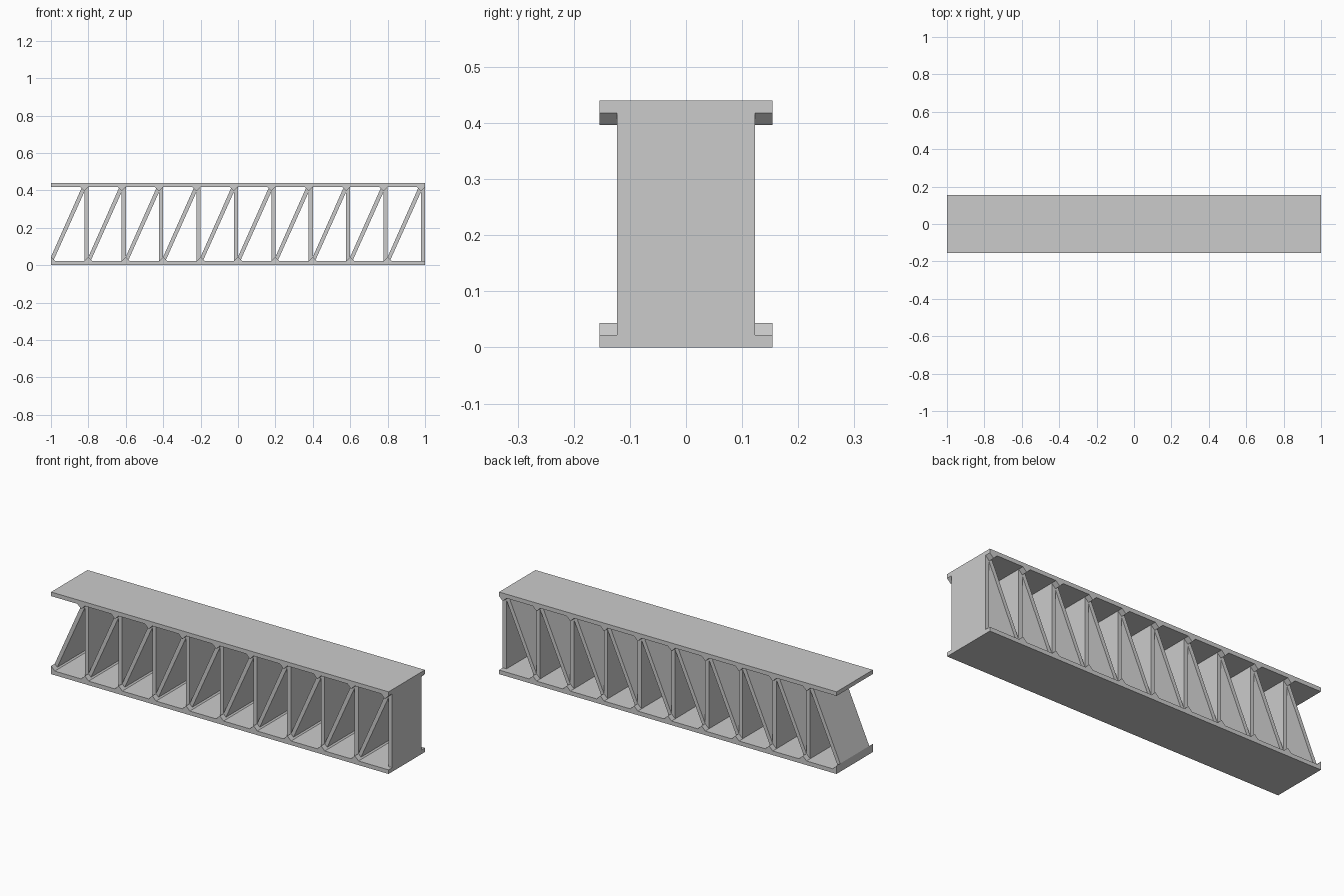
import bpy

if "Cube" in bpy.data.objects:
    bpy.data.objects.remove(bpy.data.objects["Cube"])

T = 0.022      # plate thickness
H = 0.44       # overall height
FLANGE = 0.154 # half width of the flanges
WEB = 0.123    # half width of the web plates


def prism(name, profile, half_width):
    """Extrude an x/z profile along y, centred on y = 0."""
    n = len(profile)
    verts = [(x, y, z) for y in (-half_width, half_width) for x, z in profile]
    faces = [tuple(range(n)), tuple(range(2 * n - 1, n - 1, -1))]
    faces += [(i, i + n, (i + 1) % n + n, (i + 1) % n) for i in range(n)]
    mesh = bpy.data.meshes.new(name)
    mesh.from_pydata(verts, [], faces)
    obj = bpy.data.objects.new(name, mesh)
    bpy.context.collection.objects.link(obj)
    return obj


def rect(x0, x1, z0, z1):
    return [(x0, z0), (x1, z0), (x1, z1), (x0, z1)]


# top and bottom flanges
prism("bottom_flange", rect(-1, 1, 0, T), FLANGE)
prism("top_flange", rect(-1, 1, H - T, H), FLANGE)

for i in range(10):
    x = -1 + 0.2 * i
    top = x + 0.2 - T

    # upright plate at the right side of the bay
    prism(f"upright_{i}", rect(x + 0.2 - T, x + 0.2, T, H - T), WEB)

    # slanted plate from the lower left to the upper right node
    slope = (top - x) / (H - 2 * T)
    def at(z, off):
        return (x + (z - T) * slope + off, z)
    prism(f"diagonal_{i}", [(x, T), at(T, 0.012), at(H - T, 0.012),
                            at(H - T, -0.012), (x, 2 * T)], WEB)

    # wedge-shaped joints, the first lower one cut off at the beam end
    left = x if i == 0 else x - T
    lower = [(left, T), (x + T, T), (x, 2 * T)]
    prism(f"lower_joint_{i}", lower, FLANGE)
    prism(f"upper_joint_{i}", [(top - T, H - T), (top, H - 2 * T),
                               (top + T, H - T)], FLANGE)
